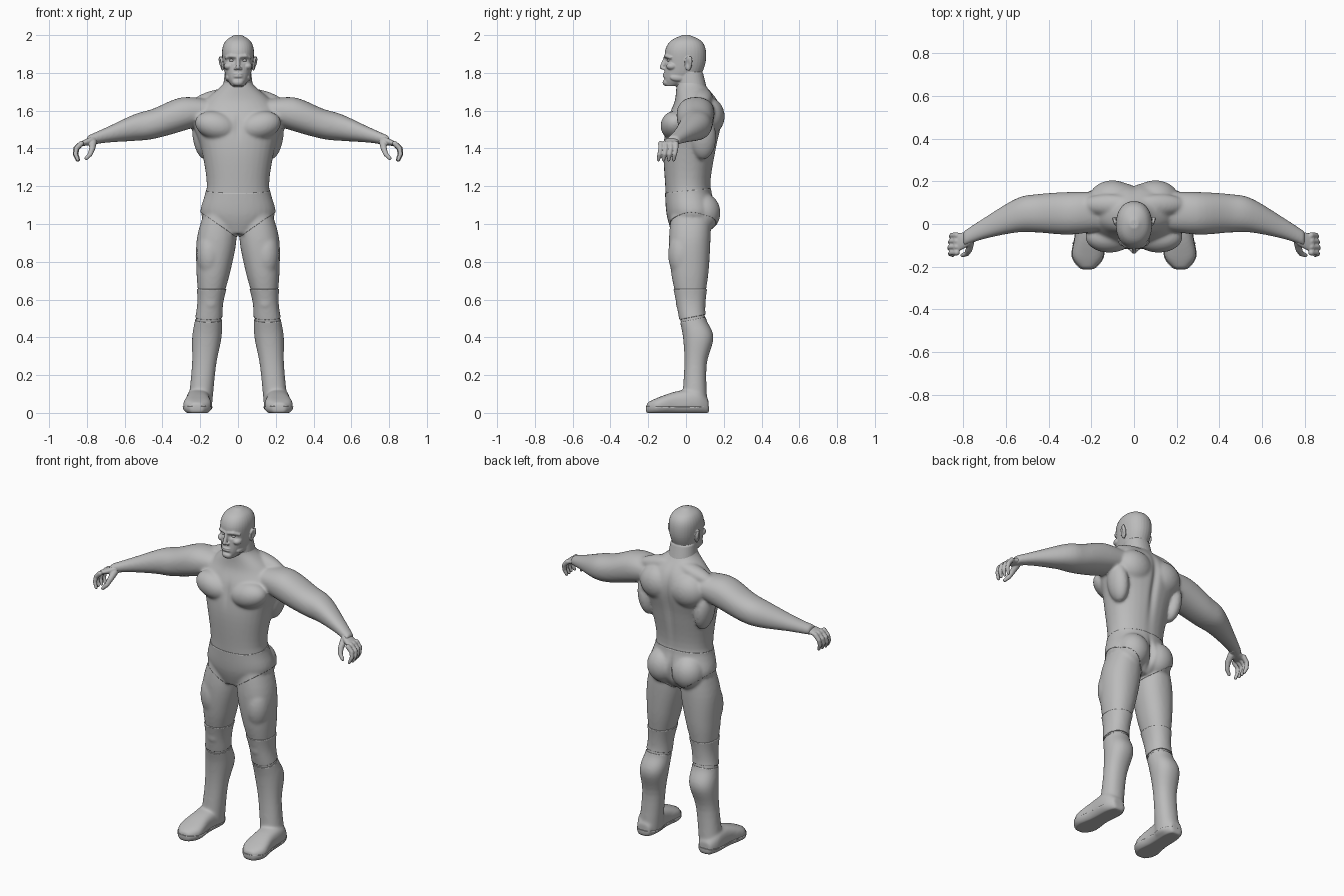
import bpy, bmesh, math
from mathutils import Vector, Matrix

cube = bpy.data.objects.get("Cube")
if cube:
    bpy.data.objects.remove(cube, do_unlink=True)

grey = bpy.data.materials.new("plain_grey")
grey.use_nodes = True
colour = (.5, .5, .5, 1)
grey.diffuse_color = colour
grey.node_tree.nodes["Principled BSDF"].inputs["Base Color"].default_value = colour


def flow(rows, steps=5):
    """Smooth curve of in-between rows through a few key rows."""
    result = []
    ends = [rows[0]] + rows + [rows[-1]]
    for before, start, end, after in zip(ends, ends[1:], ends[2:], ends[3:]):
        for k in range(steps):
            t = k / steps
            result.append([q + t / 2 * (r - p + t * (2 * p - 5 * q + 4 * r - s + t * (3 * (q - r) + s - p)))
                           for p, q, r, s in zip(before, start, end, after)])
    return result + [rows[-1]]


def loft(bm, axis, rows, power=2.2, count=32):
    """Closed skin over rounded sections: position, two centres, two radii."""
    rings = []
    for position, centre_a, centre_b, radius_a, radius_b in flow(rows):
        ring = []
        for i in range(count):
            angle = math.tau * i / count
            c, s = math.cos(angle), math.sin(angle)
            a = centre_a + radius_a * math.copysign(abs(c) ** (2 / power), c)
            b = centre_b + radius_b * math.copysign(abs(s) ** (2 / power), s)
            place = {"x": (position, a, b), "y": (a, position, b), "z": (a, b, position)}
            ring.append(bm.verts.new(place[axis]))
        rings.append(ring)
    faces = [bm.faces.new(rings[0]), bm.faces.new(rings[-1])]
    for low, high in zip(rings, rings[1:]):
        for i in range(count):
            faces.append(bm.faces.new((low[i - 1], low[i], high[i], high[i - 1])))
    bmesh.ops.recalc_face_normals(bm, faces=faces)


def stack(bm, rows):
    """Upright loft on the centre line: height, half width, front, back."""
    loft(bm, "z", [(z, 0, (front + back) / 2, width, (back - front) / 2) for z, width, front, back in rows])


def ball(bm, centre, radii, tilt=0):
    matrix = Matrix.Translation(centre) @ Matrix.Rotation(tilt, 4, "Y") @ Matrix.Diagonal((*radii, 1))
    bmesh.ops.create_uvsphere(bm, u_segments=24, v_segments=14, radius=1, matrix=matrix)


def chain(bm, points, steps=7):
    """Tapered rounded limb through points of x, y, z and radius."""
    for start, end in zip(points, points[1:]):
        for k in range(steps + 1):
            x, y, z, radius = Vector(start).lerp(Vector(end), k / steps)
            ball(bm, (x, y, z), [radius] * 3)


def finish(name, mesh):
    ob = bpy.data.objects.new(name, mesh)
    bpy.context.collection.objects.link(ob)
    mesh.materials.clear()
    mesh.materials.append(grey)
    for face in mesh.polygons:
        face.use_smooth = True
    return ob


def blend(name, bm, voxel, rounds, dents=()):
    """Mirror and fuse the masses into one skin, relax it, then press in the dents."""
    raw = bpy.data.meshes.new(name)
    bm.to_mesh(raw)
    bm.free()
    ob = finish(name, raw)
    ob.modifiers.new("mirror", "MIRROR").use_mirror_merge = False
    fuse = ob.modifiers.new("fuse", "REMESH")
    fuse.mode, fuse.voxel_size = "VOXEL", voxel
    relax = ob.modifiers.new("relax", "SMOOTH")
    relax.factor, relax.iterations = .5, rounds
    graph = bpy.context.evaluated_depsgraph_get()
    mesh = bpy.data.meshes.new_from_object(ob.evaluated_get(graph))
    bpy.data.objects.remove(ob)
    for centre, size, push in dents:
        for v in mesh.vertices:
            spot = (abs(v.co.x), v.co.y, v.co.z)
            distance = sum(((a - c) / s) ** 2 for a, c, s in zip(spot, centre, size))
            if distance < 9:
                side = math.copysign(1, v.co.x)
                v.co += Vector((push[0] * side, push[1], push[2])) * math.exp(-distance)
    return finish(name, mesh)


def garment(name, source, offset, cuts):
    """Thin shell copied from the body, kept on the positive side of each cut."""
    mesh = source.data.copy()
    bm = bmesh.new()
    bm.from_mesh(mesh)
    for height, normal in cuts:
        bmesh.ops.bisect_plane(bm, geom=bm.verts[:] + bm.edges[:] + bm.faces[:],
                               plane_co=(0, 0, height), plane_no=normal, clear_inner=True)
    bm.normal_update()
    for v in bm.verts:
        v.co += v.normal * offset
        v.co.z = max(v.co.z, 0)
    bm.to_mesh(mesh)
    bm.free()
    rim = finish(name, mesh).modifiers.new("rim", "SOLIDIFY")
    rim.thickness, rim.offset = offset * 1.3, -1


# Torso and limbs
bm = bmesh.new()
stack(bm, [(.95, .1, -.07, .1), (1.05, .195, -.1, .16), (1.2, .165, -.11, .13), (1.4, .195, -.12, .16),
           (1.55, .24, -.1, .19), (1.65, .18, -.06, .17), (1.74, .08, -.05, .1), (1.8, .07, -.04, .08)])
loft(bm, "x", [(.15, .06, 1.6, .09, .06), (.3, .05, 1.58, .1, .09), (.45, .05, 1.53, .09, .08),
               (.55, .04, 1.51, .08, .07), (.7, -.02, 1.47, .05, .04), (.8, -.07, 1.44, .035, .026)])
leg = [(1.1, .03, .07, .1), (.93, .02, .105, .11), (.75, .02, .09, .1), (.6, .025, .065, .075),
       (.5, .035, .067, .067), (.4, .065, .074, .077), (.25, .05, .06, .055), (.02, .045, .06, .065)]
loft(bm, "z", [(z, .205 - z / 10, y, across, deep) for z, y, across, deep in leg])
foot = [(.115, .035, .035), (.06, .06, .06), (-.05, .06, .055), (-.15, .07, .038), (-.205, .03, .025)]
loft(bm, "y", [(y, .21 - y / 25, tall, across, tall) for y, across, tall in foot], power=2.8)

# Muscle masses
ball(bm, (.115, -.06, 1.52), (.115, .075, .075), -.25)   # chest
ball(bm, (.1, .12, 1.57), (.11, .085, .1))               # shoulder blade
ball(bm, (.19, .09, 1.46), (.05, .07, .12), .15)         # back flank
ball(bm, (.12, .09, 1.67), (.13, .05, .04), .25)         # neck slope
ball(bm, (.085, .09, 1.06), (.09, .09, .1))              # buttock
ball(bm, (.15, -.02, .84), (.07, .075, .13))             # thigh
ball(bm, (.145, -.005, .58), (.045, .045, .04))          # kneecap
body = blend("body", bm, .0075, 12, [
    ((0, .2, 1.45), (.02, .08, .2), (0, -.016, 0)),      # spine groove
    ((0, .18, 1.05), (.014, .06, .08), (0, -.03, 0)),    # seat cleft
    ((0, -.14, 1.53), (.016, .05, .07), (0, .01, 0)),    # breastbone
])

# Clothing
garment("trunks", body, .003, [(1.175, (0, .1, -1)), (.925, (-.7, 0, 1)), (.925, (.7, 0, 1))])
garment("knee_pads", body, .005, [(.655, (0, 0, -1)), (.5, (0, -.2, 1))])
garment("boots", body, .004, [(.485, (0, .2, -1))])
garment("soles", body, .008, [(.034, (0, 0, -1))])

# Head and neck
bm = bmesh.new()
stack(bm, [(1.73, .03, -.11, -.04), (1.77, .06, -.118, .06), (1.84, .078, -.112, .1),
           (1.92, .084, -.11, .105), (1.97, .065, -.08, .08), (2, .02, -.02, .02)])
stack(bm, [(1.68, .085, -.05, .12), (1.8, .07, -.05, .09)])
chain(bm, [(0, -.11, 1.88, .009), (0, -.128, 1.83, .012)])                              # nose
chain(bm, [(.01, -.11, 1.886, .009), (.04, -.102, 1.889, .01), (.064, -.08, 1.88, .008)])  # brow
ball(bm, (.012, -.118, 1.824), (.01, .012, .008))        # nostril
ball(bm, (0, -.104, 1.75), (.03, .02, .02))              # chin
ball(bm, (0, -.112, 1.793), (.026, .012, .005))          # upper lip
ball(bm, (0, -.112, 1.782), (.026, .012, .006))          # lower lip
ball(bm, (.05, -.075, 1.835), (.025, .03, .02))          # cheekbone
ball(bm, (.053, -.04, 1.775), (.014, .045, .02))         # jaw
ball(bm, (.088, .012, 1.85), (.009, .02, .04), .15)      # ear
ball(bm, (.093, .024, 1.86), (.009, .01, .03), .15)      # ear rim
blend("head", bm, .004, 3, [
    ((.033, -.11, 1.866), (.017, .03, .011), (0, .014, 0)),   # eye socket
    ((.1, .006, 1.85), (.02, .01, .02), (-.008, 0, 0)),       # ear hollow
    ((0, -.12, 1.767), (.025, .02, .006), (0, .005, 0)),      # chin crease
])

# Eyes
bm = bmesh.new()
ball(bm, (.033, -.086, 1.866), (.014, .014, .009))
blend("eyes", bm, .002, 1)

# Hands
bm = bmesh.new()
loft(bm, "x", [(.74, -.04, 1.45, .034, .026), (.78, -.07, 1.44, .037, .022), (.845, -.093, 1.42, .044, .01)])
for finger in range(4):
    y = -.053 - .027 * finger
    reach = .86 - .004 * abs(finger - 2)
    chain(bm, [(.83, y, 1.426, .014), (reach, y, 1.4, .0125),
               (reach + .004, y - .006, 1.37, .0115), (reach - .008, y - .012, 1.34, .009)])
chain(bm, [(.768, -.085, 1.43, .02), (.772, -.118, 1.4, .016), (.782, -.138, 1.37, .0125), (.803, -.146, 1.348, .01)])
blend("hands", bm, .004, 3)
